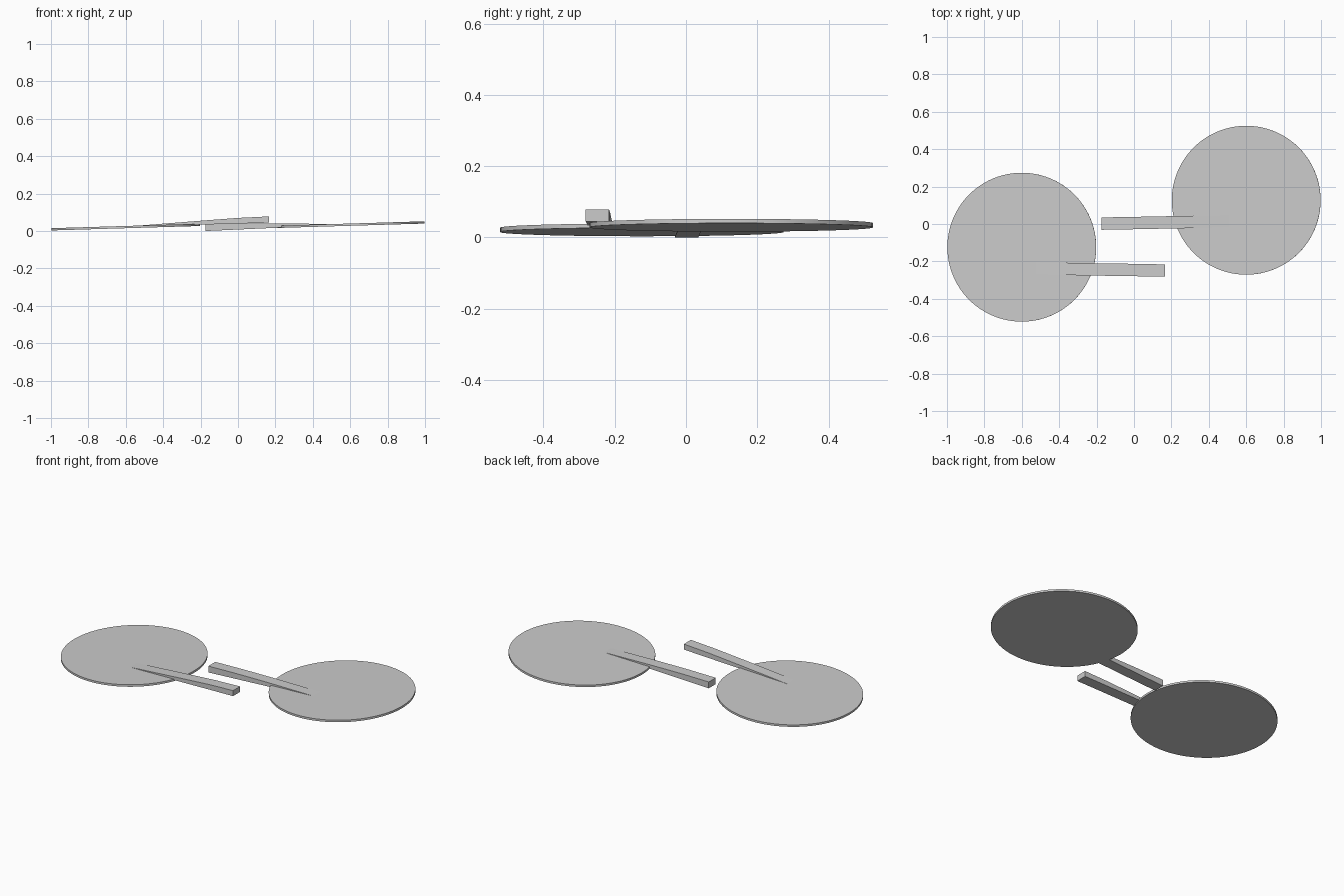
import bpy, bmesh, math
from mathutils import Matrix

cube = bpy.data.objects.get("Cube")
if cube:
    bpy.data.objects.remove(cube, do_unlink=True)

grey = bpy.data.materials.new("light_grey")
grey.use_nodes = True
grey.diffuse_color = (0.6, 0.6, 0.6, 1)
grey.node_tree.nodes["Principled BSDF"].inputs["Base Color"].default_value = (0.6, 0.6, 0.6, 1)

SLOPE = math.atan(0.03)


def add_object(name, bm):
    bmesh.ops.recalc_face_normals(bm, faces=bm.faces)
    mesh = bpy.data.meshes.new(name)
    bm.to_mesh(mesh)
    bm.free()
    mesh.materials.append(grey)
    obj = bpy.data.objects.new(name, mesh)
    bpy.context.collection.objects.link(obj)
    return obj


def blade(name, centre):
    """Thin round paddle blade, tilted up towards +x."""
    bm = bmesh.new()
    bmesh.ops.create_cone(bm, cap_ends=True, segments=96, radius1=0.398,
                          radius2=0.398, depth=0.012,
                          matrix=Matrix.Translation(centre) @ Matrix.Rotation(-SLOPE, 4, 'Y'))
    obj = add_object(name, bm)
    bpy.context.view_layer.objects.active = obj
    obj.select_set(True)
    bpy.ops.object.shade_smooth_by_angle(angle=math.radians(30))
    obj.select_set(False)


def handle(name, sections, half_width):
    """Square handle lofted through (x, y, bottom, top) sections."""
    bm = bmesh.new()
    rings = []
    for x, y, low, high in sections:
        corners = ((-1, low), (1, low), (1, high), (-1, high))
        rings.append([bm.verts.new((x, y + s * half_width, z)) for s, z in corners])
    for a, b in zip(rings, rings[1:]):
        for i in range(4):
            j = (i + 1) % 4
            bm.faces.new((a[i], a[j], b[j], b[i]))
    bm.faces.new(rings[0])
    bm.faces.new(rings[-1])
    add_object(name, bm)


# Round blades
blade("right_blade", (-0.6, -0.124, 0.021))
blade("left_blade", (0.6, 0.127, 0.034))

# Handles, sinking into the blades at their inner ends
handle("right_handle", [(-0.53, -0.237, 0.020, 0.029), (-0.2, -0.243, 0.034, 0.055),
                        (0.0, -0.246, 0.040, 0.070), (0.165, -0.249, 0.045, 0.078)], 0.033)
handle("left_handle", [(0.53, 0.015, 0.030, 0.037), (0.2, 0.009, 0.017, 0.041),
                       (0.0, 0.005, 0.008, 0.041), (-0.175, 0.002, 0.0, 0.038)], 0.033)
